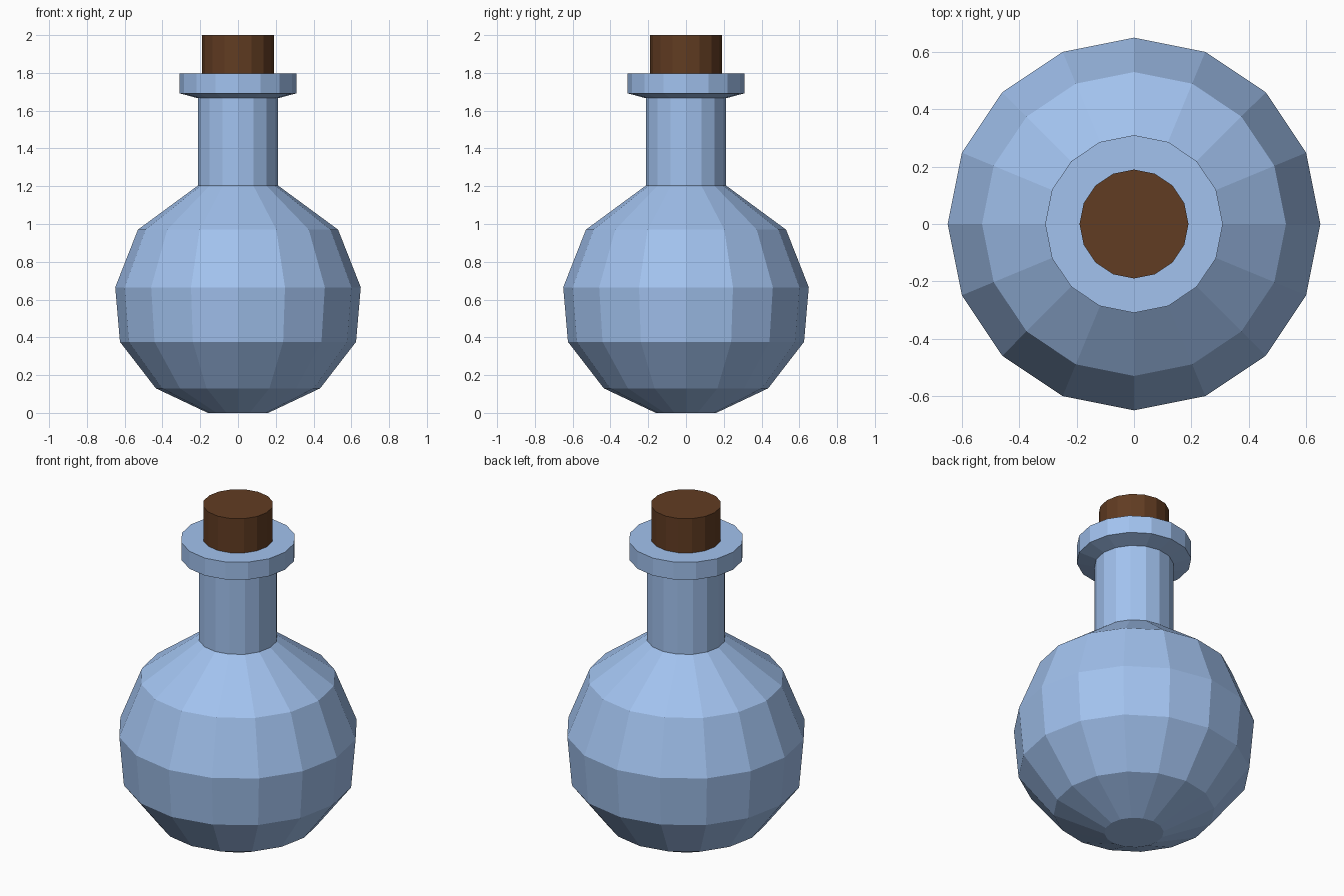
import bpy, bmesh, math

if "Cube" in bpy.data.objects:
    bpy.data.objects.remove(bpy.data.objects["Cube"])

SIDES = 16


def material(name, color):
    mat = bpy.data.materials.new(name)
    mat.diffuse_color = (*color, 1)
    mat.use_nodes = True
    mat.node_tree.nodes["Principled BSDF"].inputs["Base Color"].default_value = mat.diffuse_color
    return mat


def lathe(name, profile, mat):
    """Flat-shaded solid of revolution from (radius, z) points, capped at both ends."""
    bm = bmesh.new()
    rings = [[bm.verts.new((r * math.cos(2 * math.pi * i / SIDES),
                            r * math.sin(2 * math.pi * i / SIDES), z))
              for i in range(SIDES)] for r, z in profile]
    for low, high in zip(rings, rings[1:]):
        for i in range(SIDES):
            j = (i + 1) % SIDES
            bm.faces.new((low[i], low[j], high[j], high[i]))
    bm.faces.new(rings[0][::-1])
    bm.faces.new(rings[-1])
    mesh = bpy.data.meshes.new(name)
    bm.to_mesh(mesh)
    bm.free()
    mesh.materials.append(mat)
    obj = bpy.data.objects.new(name, mesh)
    bpy.context.collection.objects.link(obj)
    return obj


glass = material("blue_glass", (0.36, 0.54, 0.86))
cork = material("cork", (0.12, 0.045, 0.016))

# Round flask body, neck and flared lip
lathe("bottle", [(0.16, 0), (0.435, 0.13), (0.625, 0.376), (0.65, 0.665),
                 (0.53, 0.97), (0.213, 1.203), (0.213, 1.666),
                 (0.31, 1.692), (0.31, 1.796)], glass)

# Stopper, seated slightly into the lip
lathe("stopper", [(0.19, 1.78), (0.19, 2.0)], cork)
